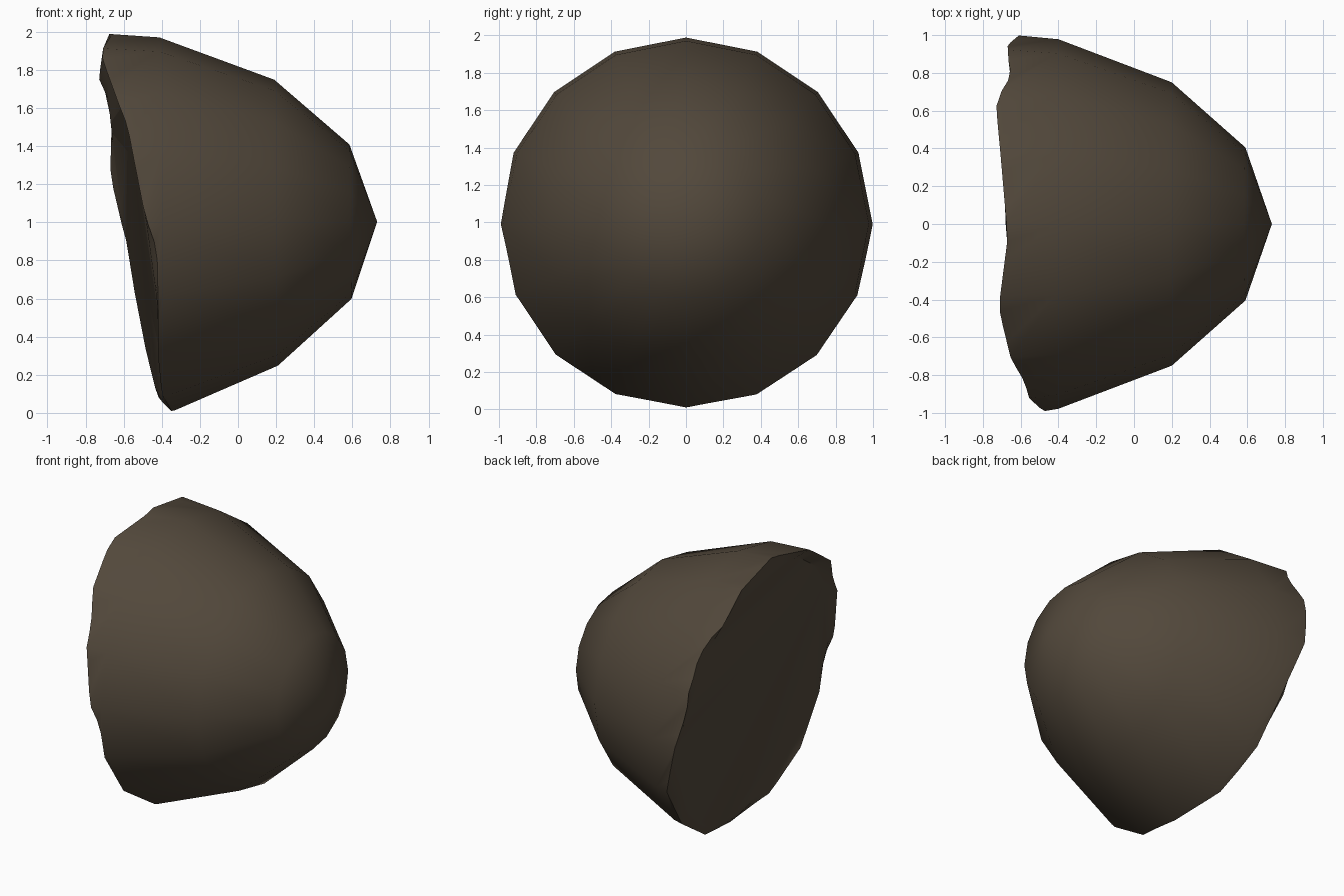
import bpy, bmesh, math

if "Cube" in bpy.data.objects:
    bpy.data.objects.remove(bpy.data.objects["Cube"])

SIDES, SUB = 16, 4          # polygon sides, rim points per side
N = SIDES * SUB

# Broken rim: (degrees from the top towards +y, x position)
RIM = [(-180, -.35), (-165, -.375), (-155, -.40), (-134, -.42), (-112, -.42),
       (-98, -.425), (-87, -.49), (-66, -.56), (-58, -.58), (-55, -.60),
       (-46, -.65), (-29, -.71), (-24, -.712), (-5, -.67), (0, -.675),
       (24, -.71), (39, -.73), (48, -.685), (53, -.65), (62, -.665), (75, -.67),
       (90, -.61), (112, -.49), (147, -.44), (160, -.41), (180, -.35)]


def rim_x(deg):
    deg = (deg + 180) % 360 - 180
    for (a, xa), (b, xb) in zip(RIM, RIM[1:]):
        if a <= deg <= b:
            return xa + (xb - xa) * (deg - a) / (b - a)


def on_polygon(i):
    """Point i of N on the unit 16-gon, as (y, z)."""
    k, f = divmod(i, SUB)
    f /= SUB
    a, b = (2 * math.pi * j / SIDES for j in (k, k + 1))
    return (math.sin(a) * (1 - f) + math.sin(b) * f,
            math.cos(a) * (1 - f) + math.cos(b) * f)


bm = bmesh.new()

# Dome rings, nose towards +x, axis tipped very slightly
apex = bm.verts.new((.73, 0, 1.003))
rings = []
for x, r, cz in ((.59, .405, 1.003), (.2, .75, .998), (-.4, .978, .992)):
    ring = []
    for k in range(SIDES):
        y, z = on_polygon(k * SUB)
        px = x - .013 * r * z
        if x < 0:
            px = max(px, rim_x(360 * k / SIDES) + .02)
        ring.append(bm.verts.new((px, y * r, cz + z * r)))
    rings.append(ring)

# Jagged rim and the flat broken face just inside it
rim, inner = [], []
for i in range(N):
    y, z = on_polygon(i)
    x = rim_x(360 * i / N)
    r = .98 + .018 * min(1, max(0, (-.36 - x) / .2))
    rim.append(bm.verts.new((x, y * r, .99 + z * r)))
    y, z = y * .93, z * .93
    inner.append(bm.verts.new((-.54 - .15 * z - .065 * y, y, .99 + z)))

for k in range(SIDES):
    j = (k + 1) % SIDES
    bm.faces.new((apex, rings[0][k], rings[0][j]))
    for a, b in zip(rings, rings[1:]):
        bm.faces.new((a[k], b[k], b[j], a[j]))
    edge = [rim[(k * SUB + s) % N] for s in range(SUB + 1)]
    bm.faces.new([rings[2][k]] + edge + [rings[2][j]])
for i in range(N):
    j = (i + 1) % N
    bm.faces.new((rim[i], inner[i], inner[j], rim[j]))
bm.faces.new(inner)
bmesh.ops.recalc_face_normals(bm, faces=bm.faces)

mesh = bpy.data.meshes.new("broken_boulder")
bm.to_mesh(mesh)
bm.free()
rock = bpy.data.objects.new("broken_boulder", mesh)
bpy.context.collection.objects.link(rock)

# One dark brown stone colour
mat = bpy.data.materials.new("dark_brown_stone")
mat.diffuse_color = (.085, .065, .044, 1)
mat.use_nodes = True
mat.node_tree.nodes["Principled BSDF"].inputs["Base Color"].default_value = mat.diffuse_color
mesh.materials.append(mat)

bpy.context.view_layer.objects.active = rock
rock.select_set(True)
bpy.ops.object.shade_smooth_by_angle(angle=math.radians(40))
